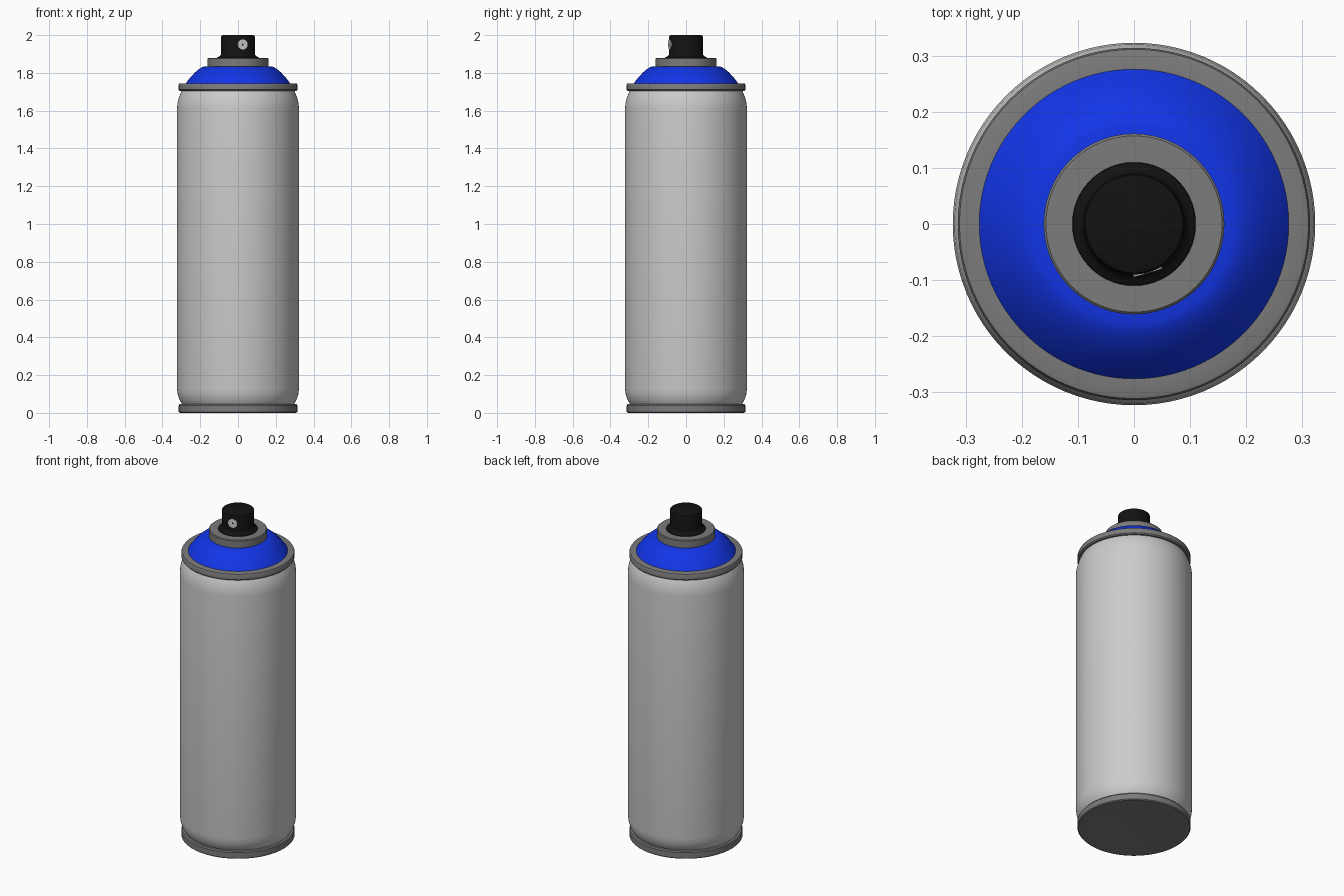
import bpy, bmesh, math
from mathutils import Matrix, Vector

if "Cube" in bpy.data.objects:
    bpy.data.objects.remove(bpy.data.objects["Cube"])


def material(name, rgb):
    m = bpy.data.materials.new(name)
    m.diffuse_color = (*rgb, 1)
    m.use_nodes = True
    m.node_tree.nodes["Principled BSDF"].inputs["Base Color"].default_value = m.diffuse_color
    return m


LIGHT = material("light grey paint", (0.60, 0.60, 0.60))
METAL = material("dark grey metal", (0.20, 0.20, 0.20))
BLUE = material("blue paint", (0.006, 0.035, 0.80))
BLACK = material("black plastic", (0.006, 0.006, 0.006))


def add(name, bm, mat, angle=35):
    bmesh.ops.recalc_face_normals(bm, faces=bm.faces)
    me = bpy.data.meshes.new(name)
    bm.to_mesh(me)
    bm.free()
    ob = bpy.data.objects.new(name, me)
    bpy.context.collection.objects.link(ob)
    me.materials.append(mat)
    bpy.ops.object.select_all(action='DESELECT')
    ob.select_set(True)
    bpy.context.view_layer.objects.active = ob
    bpy.ops.object.shade_smooth_by_angle(angle=math.radians(angle))
    return ob


def lathe(name, profile, mat, steps=96):
    """Revolve an (r, z) profile around the z axis."""
    bm = bmesh.new()
    vs = [bm.verts.new((r, 0, z)) for r, z in profile]
    es = [bm.edges.new(p) for p in zip(vs, vs[1:])]
    bmesh.ops.spin(bm, geom=vs + es, cent=(0, 0, 0), axis=(0, 0, 1),
                   angle=math.tau, steps=steps, use_duplicate=False)
    bmesh.ops.remove_doubles(bm, verts=bm.verts, dist=1e-5)
    return add(name, bm, mat)


# base ring with slightly domed-in underside
lathe("base_ring", [(0, 0.012), (0.15, 0.009), (0.25, 0.003), (0.30, 0),
                    (0.309, 0.001), (0.314, 0.006), (0.314, 0.040),
                    (0.309, 0.046), (0.295, 0.047)], METAL)

# can body, necked in at both ends
lathe("can_body", [(0.295, 0.045), (0.301, 0.054), (0.312, 0.075), (0.319, 0.098),
                   (0.323, 0.13), (0.323, 1.61), (0.320, 1.642),
                   (0.313, 1.670), (0.305, 1.690), (0.298, 1.706)], LIGHT)

# rolled top rim
lathe("top_rim", [(0.295, 1.705), (0.308, 1.705), (0.314, 1.711), (0.314, 1.737),
                  (0.311, 1.743), (0.305, 1.745), (0.27, 1.745)], METAL)

# coloured shoulder dome
lathe("shoulder_dome", [(0.278, 1.742), (0.265, 1.760), (0.247, 1.782),
                        (0.228, 1.802), (0.208, 1.819), (0.190, 1.830),
                        (0.178, 1.834), (0.150, 1.835)], BLUE)

# valve collar
lathe("valve_collar", [(0.15, 1.834), (0.161, 1.834), (0.161, 1.876),
                       (0.157, 1.880), (0.08, 1.880)], METAL)

# spray button with flared foot
lathe("spray_button", [(0.11, 1.880), (0.109, 1.883), (0.098, 1.888),
                       (0.091, 1.896), (0.090, 1.905), (0.090, 1.990),
                       (0.087, 1.997), (0.081, 2.0), (0, 2.0)], BLACK)


# nozzle insert and spray hole, turned slightly to the right of the front
def disc(name, radius, inner, outer, mat):
    d = Vector((math.sin(math.radians(16)), -math.cos(math.radians(16)), 0))
    pos = d * (inner + outer) / 2 + Vector((0, 0, 1.95))
    mtx = Matrix.Translation(pos) @ d.to_track_quat('Z', 'Y').to_matrix().to_4x4()
    bm = bmesh.new()
    bmesh.ops.create_cone(bm, cap_ends=True, segments=32, radius1=radius,
                          radius2=radius, depth=outer - inner, matrix=mtx)
    add(name, bm, mat)


disc("nozzle_insert", 0.027, 0.080, 0.0910, LIGHT)
disc("spray_hole", 0.005, 0.085, 0.0915, BLACK)
